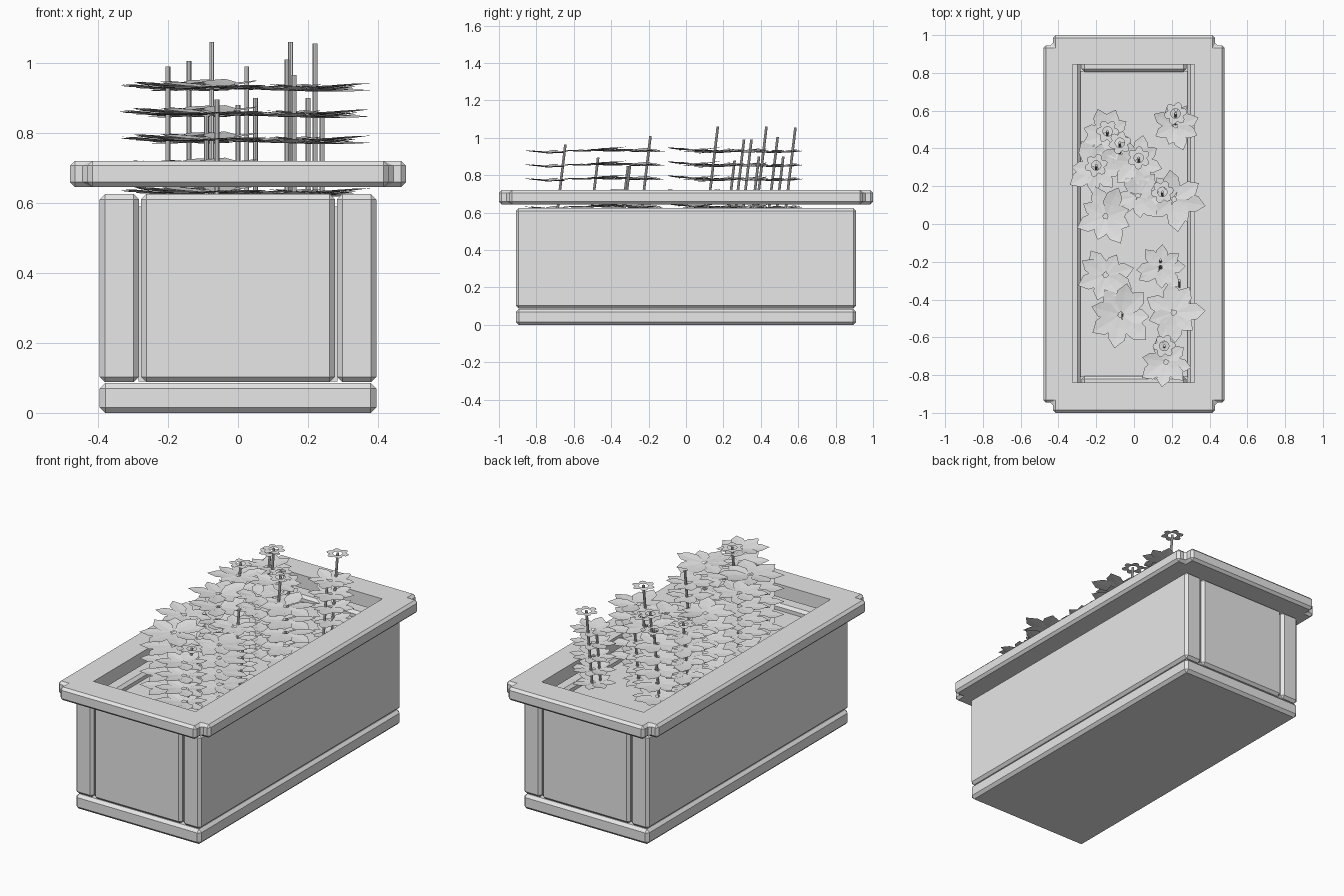
import bpy
import bmesh
import random
from math import sin, cos, pi, tau
from mathutils import Vector

random.seed(7)
if "Cube" in bpy.data.objects:
    bpy.data.objects.remove(bpy.data.objects["Cube"], do_unlink=True)

# One flat grey for the whole planter
grey = bpy.data.materials.new("plain grey")
grey.use_nodes = True
COLOUR = (0.8, 0.8, 0.8, 1)
grey.diffuse_color = COLOUR
grey.node_tree.nodes["Principled BSDF"].inputs["Base Color"].default_value = COLOUR


def finish(bm, name):
    mesh = bpy.data.meshes.new(name)
    bm.to_mesh(mesh)
    bm.free()
    mesh.materials.append(grey)
    obj = bpy.data.objects.new(name, mesh)
    bpy.context.collection.objects.link(obj)
    return obj


def prism(name, outline, z0, z1, bevel=0.0):
    bm = bmesh.new()
    base = bm.faces.new([bm.verts.new((x, y, z0)) for x, y in outline])
    top = bmesh.ops.extrude_face_region(bm, geom=[base])["geom"]
    verts = [v for v in top if isinstance(v, bmesh.types.BMVert)]
    bmesh.ops.translate(bm, verts=verts, vec=(0, 0, z1 - z0))
    bmesh.ops.recalc_face_normals(bm, faces=bm.faces)
    if bevel:
        bmesh.ops.bevel(bm, geom=bm.edges[:], offset=bevel, segments=1,
                        affect='EDGES', clamp_overlap=True)
    return finish(bm, name)


def block(name, x0, x1, y0, y1, z0, z1, bevel=0.0):
    return prism(name, [(x0, y0), (x1, y0), (x1, y1), (x0, y1)], z0, z1, bevel)


# Box: base slab, two long walls, two end panels and the soil
block("base_slab", -0.395, 0.395, -0.91, 0.91, 0, 0.085, 0.016)
for side, label in ((-1, "right"), (1, "left")):
    x0, x1 = sorted((side * 0.283, side * 0.395))
    block(label + "_wall", x0, x1, -0.91, 0.91, 0.088, 0.625, 0.015)
for side, label in ((-1, "front"), (1, "back")):
    y0, y1 = sorted((side * 0.805, side * 0.91))
    block(label + "_panel", -0.277, 0.277, y0, y1, 0.088, 0.625, 0.015)
block("soil", -0.284, 0.284, -0.81, 0.81, 0.09, 0.59)

# Rim with notched corners and a rectangular opening
quarter = [(0.48, 0.945), (0.43, 0.945), (0.43, 1.0)]
outline = []
for sx, sy in ((1, 1), (-1, 1), (-1, -1), (1, -1)):
    corner = [(sx * x, sy * y) for x, y in quarter]
    outline += corner if sx * sy > 0 else corner[::-1]
rim = prism("rim", outline, 0.645, 0.72, 0.014)
cutter = block("rim_cutter", -0.325, 0.32, -0.84, 0.845, 0.5, 0.9)
cutter.hide_render = True
cut = rim.modifiers.new("opening", 'BOOLEAN')
cut.object = cutter
cut.solver = 'EXACT'
bpy.context.view_layer.objects.active = rim
bpy.ops.object.modifier_apply(modifier=cut.name)
bpy.data.objects.remove(cutter, do_unlink=True)

# Leaf outline: distance along the leaf and half width, as shares of its length
LEAF = [(0.08, 0.03), (0.4, 0.27), (0.72, 0.25)]


def add_leaf(bm, centre, angle, length, rise):
    along = Vector((cos(angle), sin(angle), rise))
    across = Vector((-sin(angle), cos(angle), random.uniform(-0.08, 0.08)))
    droop = Vector((0, 0, -0.06))
    spine = [bm.verts.new(centre + length * (t * along + w * droop)) for t, w in LEAF]
    tip = bm.verts.new(centre + length * along)
    for s in (-1, 1):
        edge = [bm.verts.new(centre + length * (t * along + s * w * across)) for t, w in LEAF]
        for i in range(2):
            quad = [spine[i], spine[i + 1], edge[i + 1], edge[i]]
            bm.faces.new(quad if s < 0 else quad[::-1])
        last = [spine[2], tip, edge[2]]
        bm.faces.new(last if s < 0 else last[::-1])


# Leaf rosettes: x, y, radius
ROSETTES = [(-0.15, 0.47, 0.16), (0.22, 0.52, 0.14), (-0.2, 0.29, 0.17),
            (0.02, 0.33, 0.16), (0.21, 0.13, 0.18), (-0.15, 0.04, 0.17),
            (0.02, 0.15, 0.15), (0.14, -0.23, 0.15), (-0.15, -0.27, 0.16),
            (-0.07, -0.48, 0.2), (0.21, -0.47, 0.18), (0.17, -0.73, 0.16)]
bm = bmesh.new()
for x, y, radius in ROSETTES:
    turn = random.uniform(0, tau)
    z = 0.625 + random.uniform(-0.006, 0.006)
    for i in range(8):
        length = radius * random.uniform(0.75, 1.0)
        add_leaf(bm, Vector((x, y, z)), turn + i * tau / 8 + random.uniform(-0.2, 0.2),
                 length, random.uniform(0.0, 0.14))
leaves = finish(bm, "leaves")
stack = leaves.modifiers.new("layers", 'ARRAY')
stack.count = 5
stack.use_relative_offset = False
stack.use_constant_offset = True
stack.constant_offset_displace = (0, 0, 0.075)


def add_stem(bm, x, y, top, radius=0.007, sides=8):
    rings = []
    for z in (0.585, top):
        yy = y - 0.12 * (top - z)
        rings.append([bm.verts.new((x + radius * cos(i * tau / sides),
                                    yy + radius * sin(i * tau / sides), z))
                      for i in range(sides)])
    for i in range(sides):
        j = (i + 1) % sides
        bm.faces.new((rings[0][i], rings[0][j], rings[1][j], rings[1][i]))
    bm.faces.new(rings[1])


def add_flower(bm, x, y, z, radius=0.062, petals=6):
    # Flat ring of rounded petals around an open centre
    turn = random.uniform(0, tau)
    steps = petals * 4
    inner, outer = [], []
    for i in range(steps):
        a = turn + i * tau / steps
        r = radius * (0.68 + 0.32 * abs(sin(i * pi / 4)))
        outer.append(bm.verts.new((x + r * cos(a), y + r * sin(a), z)))
        inner.append(bm.verts.new((x + 0.4 * radius * cos(a), y + 0.4 * radius * sin(a), z)))
    for i in range(steps):
        j = (i + 1) % steps
        bm.faces.new((inner[i], outer[i], outer[j], inner[j]))


# Stems: x, y, top height; the tall ones carry flowers
STEMS = [(0.22, 0.585, 1.055), (-0.14, 0.49, 1.005), (-0.075, 0.43, 1.06),
         (-0.2, 0.31, 0.99), (0.025, 0.35, 0.99), (0.15, 0.17, 1.06),
         (0.14, -0.19, 1.01), (0.16, -0.645, 0.965), (0.05, 0.39, 0.9),
         (0, 0.26, 0.88), (-0.06, -0.47, 0.895), (-0.09, -0.31, 0.85),
         (0.2, 0.52, 0.9), (0.24, -0.3, 0.85)]
FLOWERING = (0, 1, 2, 3, 4, 5, 7)
stems, flowers = bmesh.new(), bmesh.new()
for index, (x, y, top) in enumerate(STEMS):
    add_stem(stems, x, y, top)
    if index in FLOWERING:
        add_flower(flowers, x, y, top - 0.003)
finish(stems, "stems")
finish(flowers, "flowers")
